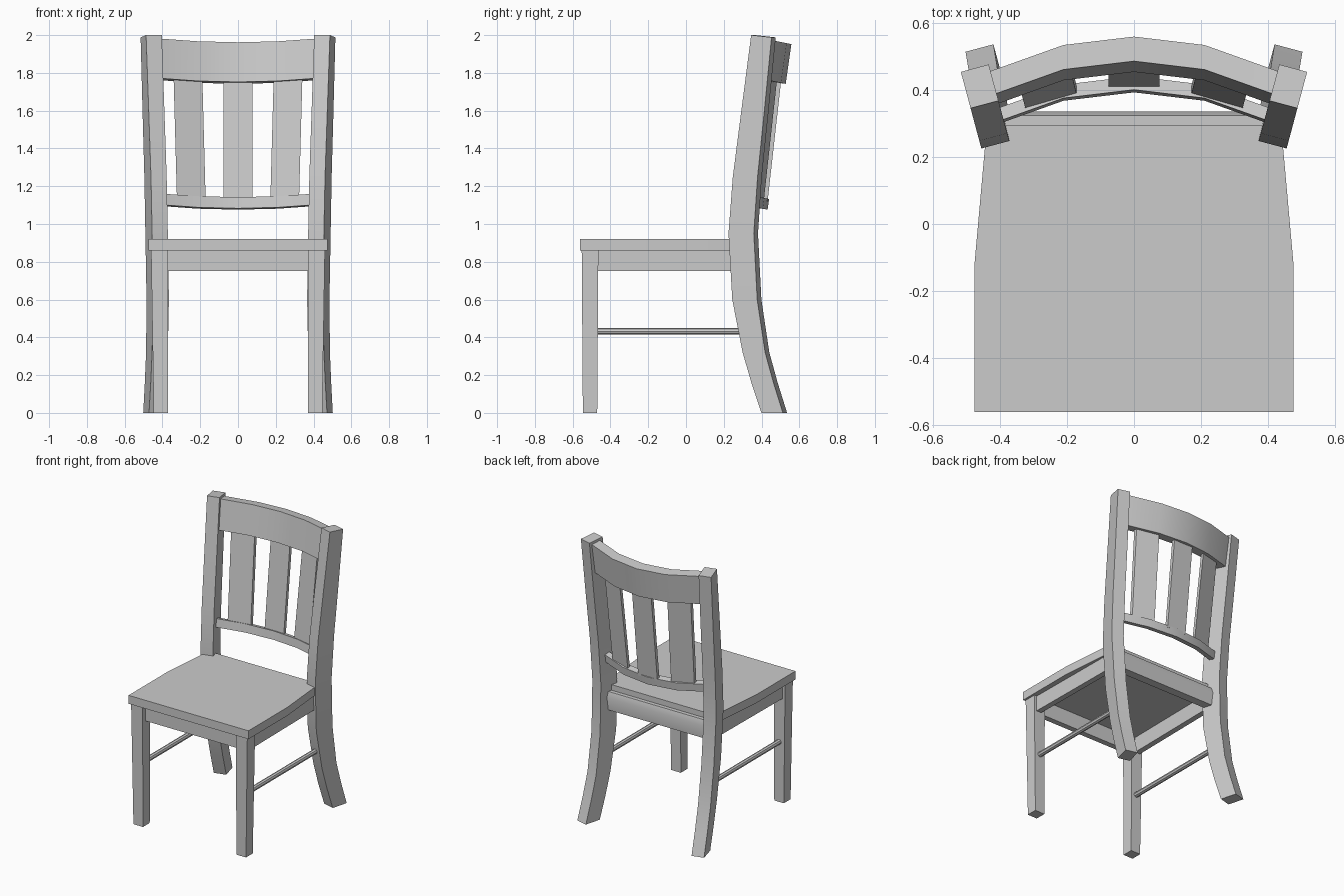
import bpy, math
from mathutils import Vector

if "Cube" in bpy.data.objects:
    bpy.data.objects.remove(bpy.data.objects["Cube"])


def loft(name, rings, mirror=False):
    """Skin a list of equal-sized rings, cap both ends, optionally mirror in x."""
    n = len(rings[0])
    verts = [p for r in rings for p in r]
    faces = [tuple(range(n))[::-1], tuple(range(len(verts) - n, len(verts)))]
    for i in range(len(rings) - 1):
        for j in range(n):
            k = (j + 1) % n
            faces.append((i*n + j, i*n + k, (i+1)*n + k, (i+1)*n + j))
    me = bpy.data.meshes.new(name)
    me.from_pydata(verts, [], faces)
    ob = bpy.data.objects.new(name, me)
    bpy.context.collection.objects.link(ob)
    bpy.context.view_layer.objects.active = ob
    ob.select_set(True)
    bpy.ops.object.mode_set(mode='EDIT')
    bpy.ops.mesh.select_all(action='SELECT')
    bpy.ops.mesh.normals_make_consistent(inside=False)
    bpy.ops.object.mode_set(mode='OBJECT')
    bpy.ops.object.shade_smooth_by_angle(angle=math.radians(40))
    ob.select_set(False)
    if mirror:
        ob.modifiers.new("mirror", 'MIRROR')
    return ob


def rect(cx, cy, z, w, d):
    return [(cx + sx*w/2, cy + sy*d/2, z) for sx, sy in ((-1, -1), (1, -1), (1, 1), (-1, 1))]


def bow(x):
    """Forward offset of the curved backrest at a distance x from the middle."""
    x = abs(x)
    return -0.025*x/0.21 if x < 0.21 else -0.025 - 0.075*(x - 0.21)/0.21


# seat, narrowing toward the back
half = [(0.475, -0.56), (0.475, -0.12), (0.438, 0.295)]
outline = half + [(-x, y) for x, y in reversed(half)]
loft("seat", [[(x, y, z) for x, y in outline] for z in (0.86, 0.92)])

# front legs, slightly tapered
loft("front_leg", [rect(0.408, -0.508, 0, 0.076, 0.076),
                   rect(0.415, -0.508, 0.86, 0.09, 0.088)], True)

# curved back legs running up into the back posts, turned outward in plan
profile = [(0, 0.41, 0.524), (0.16, 0.357, 0.474), (0.32, 0.311, 0.43), (0.6, 0.256, 0.388),
           (0.95, 0.236, 0.37), (1.25, 0.259, 0.39), (1.6, 0.304, 0.426), (2.0, 0.356, 0.464)]
turn = math.radians(15)
side = Vector((math.cos(turn), -math.sin(turn))) * 0.043
rings = []
for z, front, back in profile:
    ring = []
    for y, s in ((front, -1), (front, 1), (back, 1), (back, -1)):
        x = 0.413 + (y - 0.236)*math.tan(turn) - 0.03*max(0, 1 - z/0.95)
        drop = 0.012 if z == 2.0 and y == back else 0
        ring.append((x + s*side.x, y + s*side.y, z - drop))
    rings.append(ring)
loft("back_leg", rings, True)

# aprons under the seat
loft("front_apron", [rect(0, -0.50, z, 0.78, 0.04) for z in (0.75, 0.86)])
loft("back_apron", [rect(0, 0.297, 0.75, 0.79, 0.06), rect(0, 0.302, 0.84, 0.79, 0.066),
                    rect(0, 0.298, 0.88, 0.79, 0.05)])
loft("side_apron", [[(x - 0.02, y, 0.75), (x + 0.02, y, 0.75), (x + 0.02, y, 0.865),
                     (x - 0.02, y, 0.865)] for x, y in ((0.42, -0.48), (0.412, 0.26))], True)

# round side stretchers
loft("side_stretcher", [[(0.41 + 0.018*math.cos(a*math.pi/4), y, 0.432 + 0.018*math.sin(a*math.pi/4))
                         for a in range(8)] for y in (-0.49, 0.31)], True)


def rail(name, section, xs):
    """Sweep a tilted (y, z) section along the bowed backrest."""
    loft(name, [[(x, y + bow(x), z - 0.2*bow(x)) for y, z in section] for x in xs])


# curved top rail and thin lower rail
rail("top_rail", [(0.453, 1.752), (0.528, 1.742), (0.558, 1.952), (0.485, 1.962)],
     (-0.43, -0.21, 0, 0.21, 0.43))
rail("lower_rail", [(0.392, 1.083), (0.432, 1.076), (0.44, 1.132), (0.40, 1.142)],
     (-0.41, -0.21, 0, 0.21, 0.41))

# three upright slats following the bow and leaning back
for name, low, high in (("left_slat", -0.247, -0.265), ("middle_slat", 0, 0), ("right_slat", 0.247, 0.265)):
    rings = []
    for z, cx, y0 in ((1.12, low, 0.408), (1.78, high, 0.482)):
        x0, x1 = cx - 0.076, cx + 0.076
        b0, b1 = (bow(x0), bow(x1)) if cx else (0, 0)
        rings.append([(x0, y0 + b0, z), (x1, y0 + b1, z),
                      (x1, y0 + b1 + 0.024, z), (x0, y0 + b0 + 0.024, z)])
    loft(name, rings)
